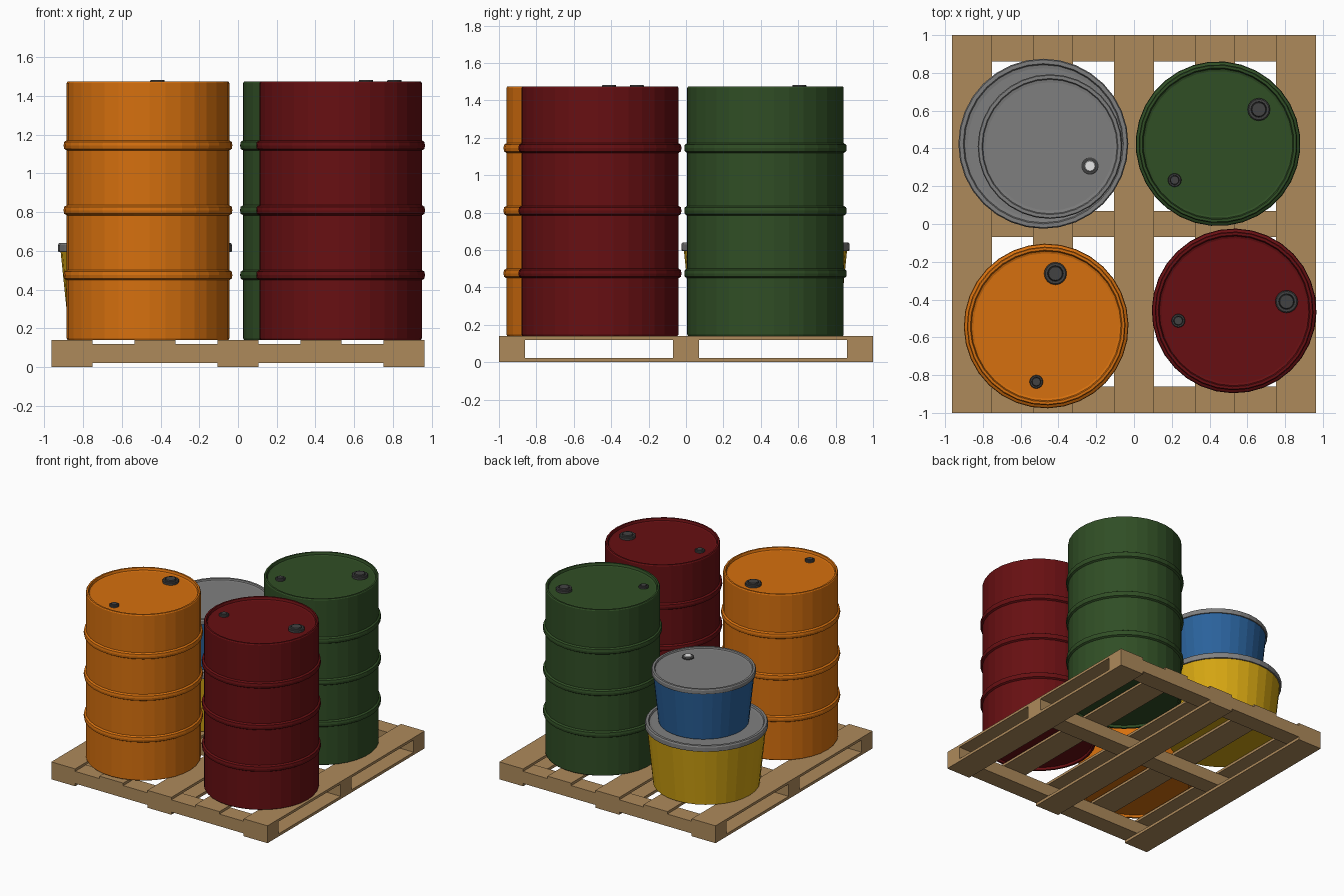
import bpy, bmesh, math
from mathutils import Matrix, Vector

if "Cube" in bpy.data.objects:
    bpy.data.objects.remove(bpy.data.objects["Cube"], do_unlink=True)


def material(name, r, g, b):
    """Flat material from 0-255 display values."""
    rgba = [((c / 255 + 0.055) / 1.055) ** 2.4 for c in (r, g, b)] + [1.0]
    m = bpy.data.materials.new(name)
    m.use_nodes = True
    m.diffuse_color = rgba
    bsdf = m.node_tree.nodes["Principled BSDF"]
    bsdf.inputs["Base Color"].default_value = rgba
    bsdf.inputs["Roughness"].default_value = 0.7
    return m


WOOD = material("pallet wood", 174, 138, 91)
ORANGE = material("orange paint", 214, 112, 14)
RED = material("dark red paint", 103, 15, 18)
GREEN = material("dark green paint", 48, 78, 37)
YELLOW = material("yellow plastic", 212, 165, 18)
BLUE = material("blue plastic", 42, 98, 156)
GREY = material("grey lid", 127, 127, 127)
DARK = material("dark cap", 66, 66, 66)
WHITE = material("white plug", 232, 232, 232)


def finish(bm, name, mat, loc=(0, 0, 0), turn=0.0):
    bmesh.ops.recalc_face_normals(bm, faces=bm.faces)
    me = bpy.data.meshes.new(name)
    bm.to_mesh(me)
    bm.free()
    me.materials.append(mat)
    ob = bpy.data.objects.new(name, me)
    ob.location = loc
    ob.rotation_euler.z = turn
    bpy.context.collection.objects.link(ob)
    return ob


def lathe(name, profile, mat, loc, sides=32, turn=0.0, scale=1.0):
    """Spin an (r, z) profile around the z axis."""
    bm = bmesh.new()
    vs = [bm.verts.new((r * scale, 0, z * scale)) for r, z in profile]
    es = [bm.edges.new(pair) for pair in zip(vs, vs[1:])]
    bmesh.ops.spin(bm, geom=vs + es, cent=(0, 0, 0), axis=(0, 0, 1),
                   angle=math.tau, steps=sides, use_duplicate=False)
    bmesh.ops.remove_doubles(bm, verts=bm.verts, dist=0.0001)
    return finish(bm, name, mat, loc, turn)


def box(name, x0, x1, y0, y1, z0, z1):
    bm = bmesh.new()
    mid = Vector((x0 + x1, y0 + y1, z0 + z1)) / 2
    size = Matrix.Diagonal((x1 - x0, y1 - y0, z1 - z0, 1))
    bmesh.ops.create_cube(bm, size=1, matrix=Matrix.Translation(mid) @ size)
    return finish(bm, name, WOOD)


# Pallet: top slats, cross stringers, bottom runners
W, SLAT = 0.963, 0.106
FLOOR = 0.14
for i in range(5):
    x = (i - 2) * (W - SLAT) / 2
    box(f"top_slat_{i + 1}", x - SLAT, x + SLAT, -1, 1, 0.12, FLOOR)
    if i % 2 == 0:
        box(f"bottom_runner_{i // 2 + 1}", x - SLAT, x + SLAT, -1, 1, 0, 0.022)
for i, y in enumerate((-0.93, 0, 0.93)):
    box(f"stringer_{i + 1}", -W, W, y - 0.07, y + 0.07, 0.022, 0.12)

# Drums: rolled rims, three hoops, recessed ends
H, R = 1.335, 0.42
LID = H - 0.022
drum_profile = [(0, 0.018), (0.395, 0.018), (0.40, 0), (0.415, 0), (R, 0.008)]
for hoop in (0.335, 0.67, 1.005):
    drum_profile += [(R, hoop - 0.026), (R + 0.013, hoop - 0.018),
                     (R + 0.016, hoop), (R + 0.013, hoop + 0.018),
                     (R, hoop + 0.026)]
drum_profile += [(R, H - 0.008), (0.415, H), (0.402, H),
                 (0.396, LID + 0.004), (0.385, LID), (0, LID)]


def cap_profile(r, h):
    """Stepped cap with a sunken ring around a raised centre."""
    return [(r, 0), (r, h * 0.6), (r * 0.9, h * 0.75), (r * 0.7, h * 0.75),
            (r * 0.66, h * 0.5), (r * 0.6, h), (0, h)]


def drum(colour, mat, x, y, degrees):
    a = math.radians(degrees)
    lathe(colour + "_drum", drum_profile, mat, (x, y, FLOOR), turn=a)
    for label, dist, r, h, turn in (("large_cap", 0.282, 0.06, 0.029, a),
                                    ("small_cap", 0.3, 0.036, 0.02, a + math.pi)):
        spot = (x + dist * math.cos(turn), y + dist * math.sin(turn), FLOOR + LID)
        lathe(f"{colour}_drum_{label}", cap_profile(r, h), DARK, spot, 16)


drum("orange", ORANGE, -0.465, -0.54, 80)
drum("red", RED, 0.53, -0.46, 10)
drum("green", GREEN, 0.445, 0.425, 40)

# Tapered buckets with rimmed lids, the upper one smaller
bucket_profile = [(0, 0), (0.385, 0), (0.39, 0.006), (0.437, 0.465), (0, 0.465)]
lid_profile = [(0.437, 0.455), (0.447, 0.455), (0.45, 0.46), (0.45, 0.49),
               (0.444, 0.5), (0.424, 0.5), (0.418, 0.488), (0.40, 0.485),
               (0, 0.485)]


def bucket(name, mat, loc, scale):
    lathe(name, bucket_profile, mat, loc, scale=scale)
    lathe(name + "_lid", lid_profile, GREY, loc, scale=scale)


bucket("yellow_bucket", YELLOW, (-0.48, 0.425, FLOOR), 1.0)
bucket("blue_bucket", BLUE, (-0.445, 0.41, FLOOR + 0.485), 0.85)

# Pouring spout on the upper lid
top = FLOOR + 0.485 * 1.85
spout = (-0.233, 0.307, top)
lathe("spout_ring", [(0.046, 0), (0.046, 0.008), (0.04, 0.012), (0.03, 0.012),
                     (0.03, 0)], DARK, spout, 16)
lathe("spout_plug", [(0.03, 0), (0.03, 0.014), (0.026, 0.018), (0, 0.018)],
      WHITE, spout, 16)
